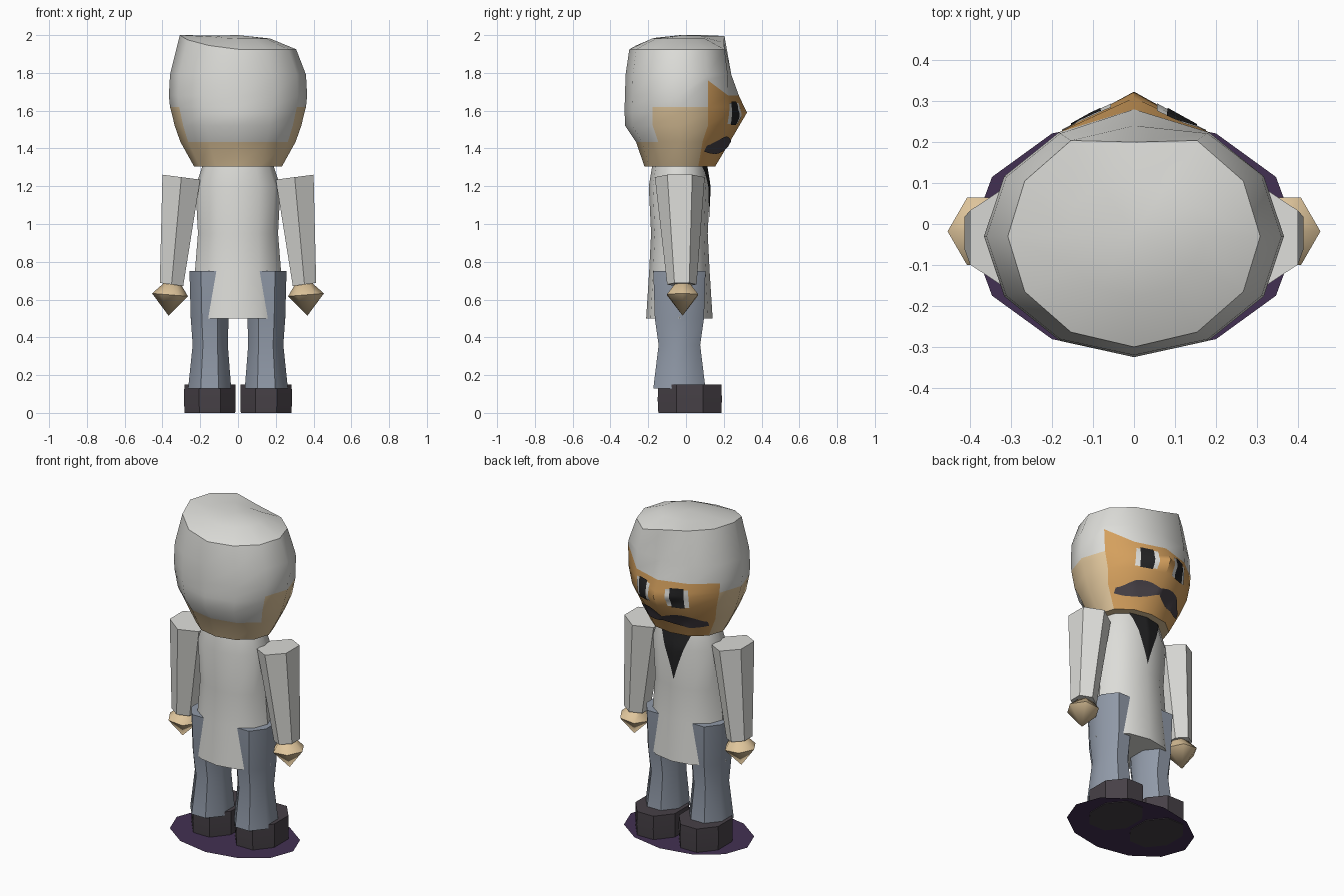
import bpy, bmesh, math
from mathutils import Vector
from mathutils.bvhtree import BVHTree

if "Cube" in bpy.data.objects:
    bpy.data.objects.remove(bpy.data.objects["Cube"])


def mat(name, *rgb):
    m = bpy.data.materials.new(name)
    m.diffuse_color = (*rgb, 1)
    m.use_nodes = True
    m.node_tree.nodes["Principled BSDF"].inputs["Base Color"].default_value = m.diffuse_color
    return m


WHITE = mat("white", .72, .72, .69)
SKIN = mat("skin", .74, .56, .33)
FACE = mat("face_orange", .66, .35, .11)
JEANS = mat("jeans_blue", .28, .32, .39)
DARK = mat("dark_grey", .062, .052, .062)
BLACK = mat("black", .016, .016, .017)
PURPLE = mat("purple", .055, .03, .085)


def finish(bm, name, mats, angle=40, recalc=True):
    if recalc:
        bmesh.ops.recalc_face_normals(bm, faces=bm.faces)
    me = bpy.data.meshes.new(name)
    bm.to_mesh(me)
    bm.free()
    for m in mats:
        me.materials.append(m)
    ob = bpy.data.objects.new(name, me)
    bpy.context.collection.objects.link(ob)
    bpy.ops.object.select_all(action='DESELECT')
    ob.select_set(True)
    bpy.context.view_layer.objects.active = ob
    bpy.ops.object.shade_smooth_by_angle(angle=math.radians(angle))
    return ob


def loft(name, material, rings, n, turn=0, side=1, angle=40, tip=None):
    """Skin stacked polygon rings: (x, y, z, half width x, half depth y, z slope along x)."""
    bm = bmesh.new()
    loops = []
    for x, y, z, hx, hy, slope in rings:
        loop = []
        for i in range(n):
            a = math.radians(turn) + 2 * math.pi * i / n
            # widths are measured to the outermost points
            dx, dy = hx * math.cos(a), hy * math.sin(a)
            loop.append(bm.verts.new((side * (x + dx), y + dy, z + slope * dx)))
        loops.append(loop)
    for lo, hi in zip(loops, loops[1:]):
        for i in range(n):
            j = (i + 1) % n
            bm.faces.new((lo[i], lo[j], hi[j], hi[i]))
    if tip:
        t = bm.verts.new((side * tip[0], tip[1], tip[2]))
        for i in range(n):
            bm.faces.new((t, loops[0][(i + 1) % n], loops[0][i]))
    else:
        bm.faces.new(loops[0])
    bm.faces.new(loops[-1])
    return finish(bm, name, [material], angle)


# ground shadow disc
bm = bmesh.new()
bm.faces.new([bm.verts.new((.4 * math.cos(i * math.pi / 6), -.03 + .29 * math.sin(i * math.pi / 6), .004))
              for i in range(12)])
finish(bm, "shadow_disc", [PURPLE])

# coat
loft("coat", WHITE, [(0, -.035, z, rx, ry, 0) for z, rx, ry in
     ((.5, .252, .176), (.75, .228, .16), (.95, .212, .15), (1.2, .225, .162), (1.33, .18, .14))], 12)

K = 1 / math.cos(math.pi / 8)      # makes octagon flats reach the given width
for side, tag in ((1, "right"), (-1, "left")):
    # trouser leg
    loft(tag + "_leg", JEANS, [(x, -.035, z, hx * K, hy * K, 0) for x, z, hx, hy in
         ((.15, .13, .114, .138), (.147, .36, .093, .11), (.15, .5, .1, .13), (.153, .75, .104, .138))],
         8, 22.5, side)
    # shoe
    loft(tag + "_shoe", DARK, [(.149, .02, z, .137 * K * s, .17 * K * s, 0)
         for z, s in ((0, .98), (.07, 1), (.15, .985))], 8, 22.5, side, 30)
    # sleeve, flat side outward
    loft(tag + "_sleeve", WHITE, [(.352, -.022, .68, .062 / .866, .078, .13),
         (.3, -.033, 1.248, .1 / .866, .132, .13)], 6, 30, side)
    # hand
    loft(tag + "_hand", SKIN, [(.36, -.018, .625, .095, .095, .08), (.35, -.018, .685, .045, .045, 0)],
         6, 0, side, 60, tip=(.368, -.018, .515))

# head: twelve-sided rings (z, half width, half depth, front point y)
rings = [(1.305, .233, .19, .155), (1.435, .305, .235, .232), (1.52, .335, .292, .282),
         (1.59, .352, .295, .323), (1.62, .36, .295, .308), (1.68, .366, .293, .28),
         (1.79, .36, .29, .24), (1.925, .308, .27, .2)]
bm = bmesh.new()
loops = []
for k, (z, rx, ry, front) in enumerate(rings):
    loop = []
    for i in range(12):
        a = i * math.pi / 6
        x, y, h = rx * math.cos(a), -.03 + ry * math.sin(a), z
        if i == 3:
            y = front
        if k == 5 and i == 1:          # raised hairline at one temple
            h = 1.76
        if k == 7:                     # crown lifted on one side
            h += {3: .035, 4: .07, 5: .075, 6: .075, 7: .05, 8: .02}.get(i, 0)
        loop.append(bm.verts.new((x, y, h)))
    loops.append(loop)
for k in range(7):
    for i in range(12):
        j = (i + 1) % 12
        f = bm.faces.new((loops[k][i], loops[k][j], loops[k + 1][j], loops[k + 1][i]))
        if 1 <= i <= 4:                # face segments
            f.material_index = 2 if k < 5 else 0
        elif i in (0, 5, 6, 11):       # sides of the head
            f.material_index = 1 if k < 4 else 0
        else:                          # back of the head
            f.material_index = 1 if k < 1 else 0
base = bm.faces.new(loops[0])
base.material_index = 1
# crown: inner ring and centre
inner = [bm.verts.new((v.co.x * .55, -.03 + (v.co.y + .03) * .55, 1.99 + .2 * (v.co.z - 1.965)))
         for v in loops[7]]
top = bm.verts.new((0, -.02, 2.0))
for i in range(12):
    j = (i + 1) % 12
    bm.faces.new((loops[7][i], loops[7][j], inner[j], inner[i]))
    bm.faces.new((inner[i], inner[j], top))
head = finish(bm, "head", [WHITE, SKIN, FACE], 45)


def decal(name, material, target, x0, x1, low, high, lift, nx=12, nz=6):
    """Thin painted plate draped on the +y surface of a target, between two height curves."""
    src = bmesh.new()
    src.from_mesh(target.data)
    tree = BVHTree.FromBMesh(src)
    src.free()
    bm = bmesh.new()
    grid = []
    for i in range(nx + 1):
        x = x0 + (x1 - x0) * i / nx
        col = []
        for j in range(nz + 1):
            z = low(x) + (high(x) - low(x)) * j / nz
            hit, nor, _, _ = tree.ray_cast(Vector((x, 2, z)), Vector((0, -1, 0)))
            col.append(bm.verts.new(hit + nor * lift))
        grid.append(col)
    for i in range(nx):
        for j in range(nz):
            bm.faces.new((grid[i][j], grid[i][j + 1], grid[i + 1][j + 1], grid[i + 1][j]))
    return finish(bm, name, [material], 40, recalc=False)


# eyes: white plate with a black bar in the middle
for side, tag in ((1, "right"), (-1, "left")):
    c = side * .115
    decal(tag + "_eye_white", WHITE, head, c - .06, c + .06, lambda x: 1.53, lambda x: 1.64, .003)
    decal(tag + "_eye_pupil", BLACK, head, c - .036, c + .036, lambda x: 1.525, lambda x: 1.648, .006)

# moustache with a notched centre and drooping ends
decal("moustache", DARK, head, -.225, .225,
      lambda x: 1.408 - .035 * math.sin(min(abs(x) / .225, 1) * math.pi * .8),
      lambda x: 1.44 + .025 * math.sin(min(abs(x) / .2, 1) * math.pi) - .3 * max(0, abs(x) - .15),
      .005, 24, 5)

# necktie wedge
decal("tie", BLACK, bpy.data.objects["coat"], -.105, .105,
      lambda x: 1.0 + .3 * (abs(x) / .105) ** .85, lambda x: 1.305, .004, 20, 8)
